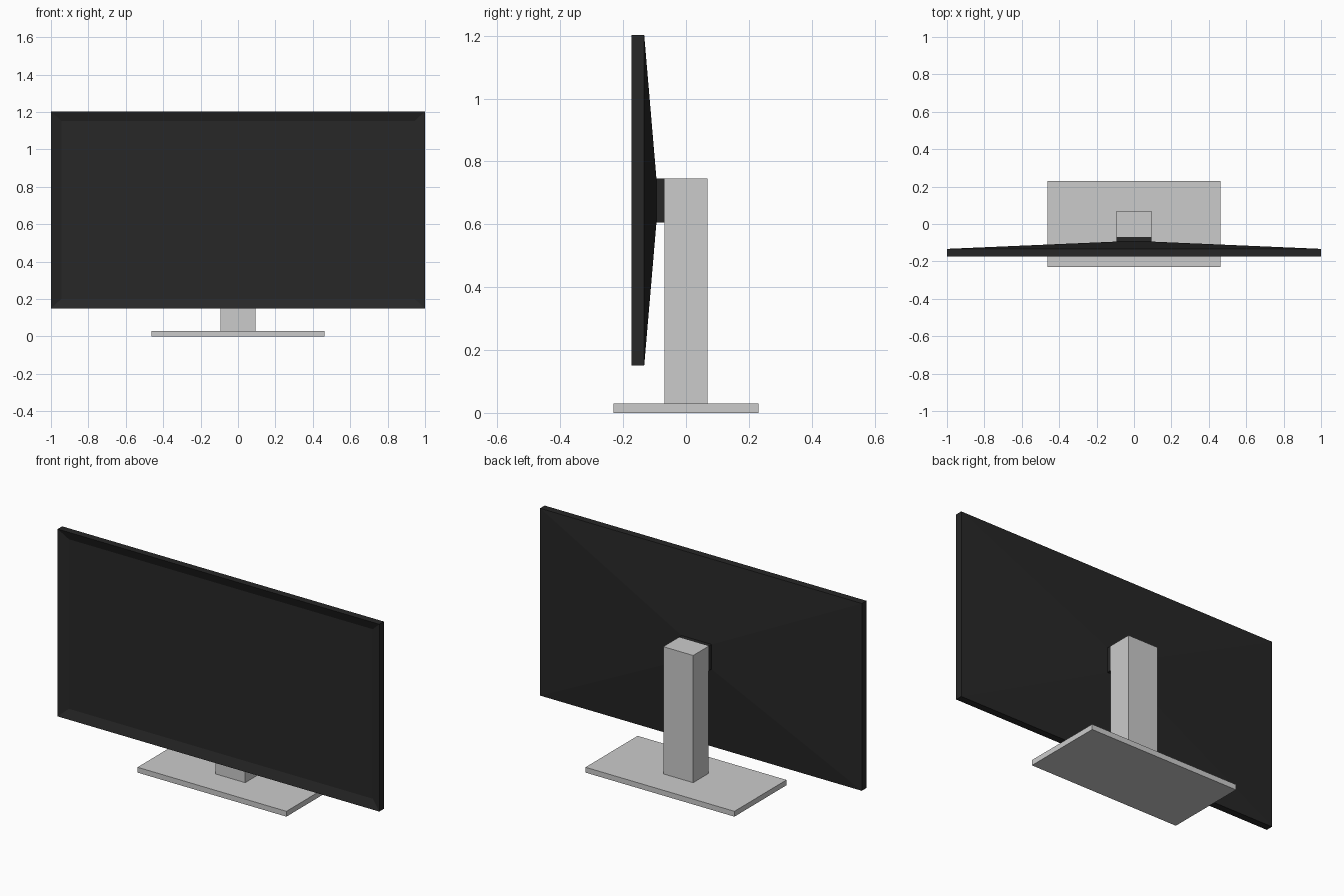
import bpy, bmesh

if "Cube" in bpy.data.objects:
    bpy.data.objects.remove(bpy.data.objects["Cube"])

black = bpy.data.materials.new("black_plastic")
black.diffuse_color = (0.02, 0.02, 0.02, 1)
black.use_nodes = True
black.node_tree.nodes["Principled BSDF"].inputs["Base Color"].default_value = black.diffuse_color


def finish(name, bm, mat=None):
    bmesh.ops.recalc_face_normals(bm, faces=bm.faces)
    mesh = bpy.data.meshes.new(name)
    bm.to_mesh(mesh)
    bm.free()
    obj = bpy.data.objects.new(name, mesh)
    bpy.context.collection.objects.link(obj)
    if mat:
        mesh.materials.append(mat)
    return obj


def box(name, half_x, half_y, z0, z1):
    bm = bmesh.new()
    bmesh.ops.create_cube(bm, size=1)
    for v in bm.verts:
        v.co.x *= 2 * half_x
        v.co.y *= 2 * half_y
        v.co.z = z1 if v.co.z > 0 else z0
    return finish(name, bm)


def loft(name, sections, mat):
    # Joins rectangles (y, half width, bottom, top) along y and caps the ends
    bm = bmesh.new()
    rings = [[bm.verts.new(p) for p in
              ((-hx, y, z0), (hx, y, z0), (hx, y, z1), (-hx, y, z1))]
             for y, hx, z0, z1 in sections]
    for a, b in zip(rings, rings[1:]):
        for i in range(4):
            j = (i + 1) % 4
            bm.faces.new((a[i], a[j], b[j], b[i]))
    bm.faces.new(rings[0])
    bm.faces.new(rings[-1])
    return finish(name, bm, mat)


# Stand: flat foot and upright column
box("stand_base", 0.463, 0.231, 0, 0.03)
box("stand_column", 0.093, 0.069, 0.03, 0.745)

# Display: recessed screen, bevelled bezel, rim, tapered back and mount
loft("display_panel", [
    (-0.153, 0.945, 0.20, 1.153),
    (-0.173, 1.0, 0.15, 1.203),
    (-0.133, 1.0, 0.15, 1.203),
    (-0.094, 0.093, 0.606, 0.745),
    (-0.069, 0.093, 0.606, 0.745),
], black)
